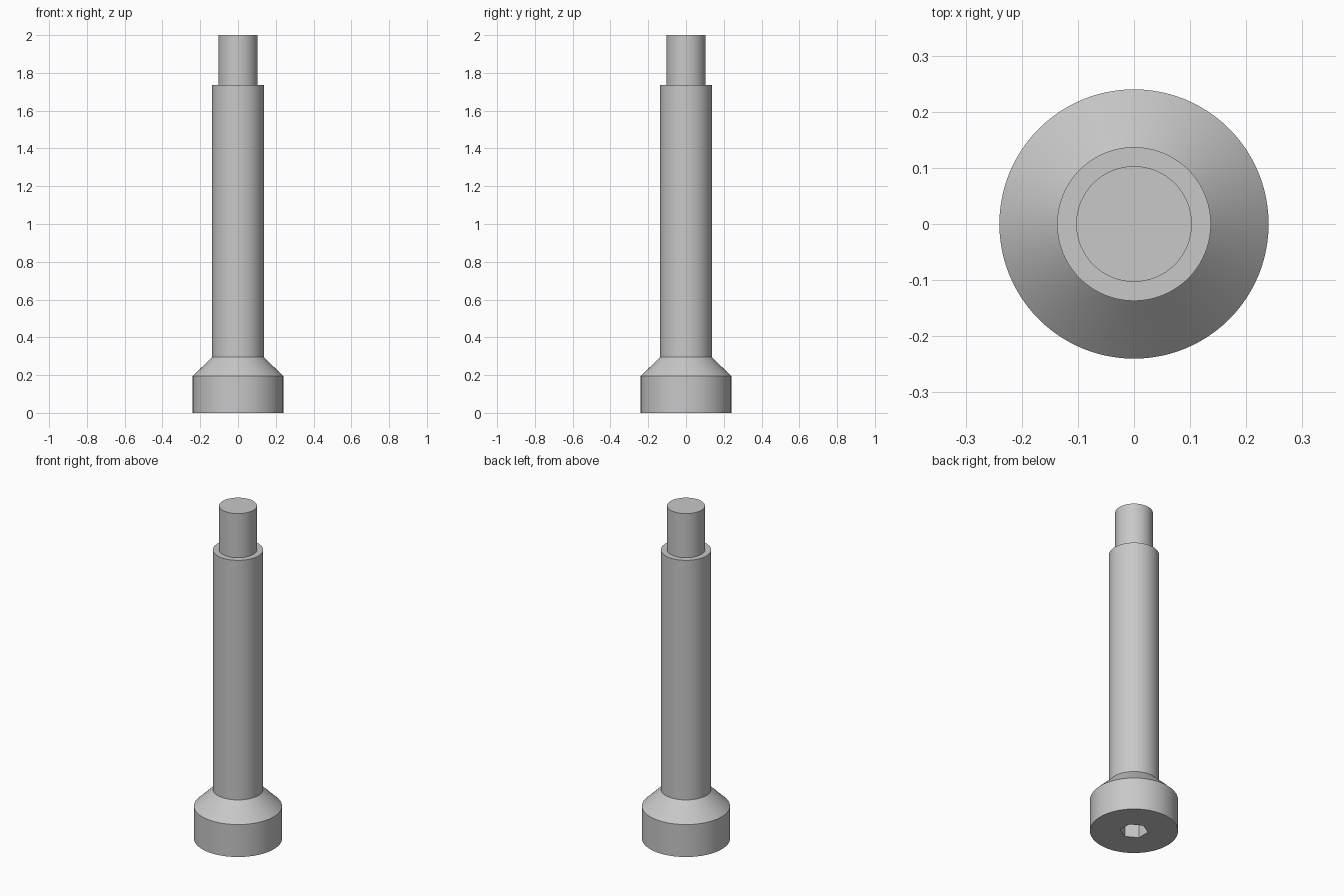
import bpy
import bmesh
from math import cos, sin, tau, radians
from mathutils import Vector

SEGMENTS = 96
HEAD_R, SHOULDER_R, TIP_R = 0.24, 0.137, 0.103
RIM_Z, NECK_Z, SHOULDER_Z, TOP_Z = 0.195, 0.295, 1.735, 2.0
SOCKET_R, SOCKET_DEPTH = 0.077, 0.12

default_cube = bpy.data.objects.get("Cube")
if default_cube:
    bpy.data.objects.remove(default_cube, do_unlink=True)

steel = bpy.data.materials.new("grey steel")
steel.use_nodes = True
colour = (0.58, 0.58, 0.58, 1)
steel.diffuse_color = colour
steel.node_tree.nodes["Principled BSDF"].inputs["Base Color"].default_value = colour


def ring(bm, radius, z, count=SEGMENTS, turn=0.0):
    return [bm.verts.new((radius * cos(tau * i / count + turn),
                          radius * sin(tau * i / count + turn), z))
            for i in range(count)]


def join(bm, low, high):
    n = len(low)
    for i in range(n):
        j = (i + 1) % n
        bm.faces.new((low[i], low[j], high[j], high[i]))


def turned(bm, profile):
    """Revolve (radius, z) points about the z axis; return the rings."""
    rings = [ring(bm, r, z) for r, z in profile]
    for low, high in zip(rings, rings[1:]):
        join(bm, low, high)
    return rings


def finish(bm, name):
    mesh = bpy.data.meshes.new(name)
    bm.to_mesh(mesh)
    bm.free()
    mesh.materials.append(steel)
    obj = bpy.data.objects.new(name, mesh)
    bpy.context.collection.objects.link(obj)
    bpy.ops.object.select_all(action='DESELECT')
    obj.select_set(True)
    bpy.context.view_layer.objects.active = obj
    bpy.ops.object.shade_smooth_by_angle(angle=radians(30))
    return obj


# Head: cylinder, tapered neck, and a blind hexagonal socket in the underside
bm = bmesh.new()
rim = turned(bm, [(HEAD_R, 0), (HEAD_R, RIM_Z), (SHOULDER_R, NECK_Z)])[0]
mouth = ring(bm, SOCKET_R, 0, 6, tau / 12)
floor = ring(bm, SOCKET_R, SOCKET_DEPTH, 6, tau / 12)
join(bm, floor, mouth)
bm.faces.new(list(reversed(floor)))
step = SEGMENTS // 6
for k in range(6):
    # Underside: one flat panel between each socket side and the rim
    start = step // 2 + k * step
    arc = [rim[(start + i) % SEGMENTS] for i in range(step + 1)]
    bm.faces.new([mouth[k], mouth[(k + 1) % 6]] + list(reversed(arc)))
finish(bm, "socket_head")

# Shoulder: long plain shank with a flat step at its end
bm = bmesh.new()
turned(bm, [(SHOULDER_R, NECK_Z), (SHOULDER_R, SHOULDER_Z), (TIP_R, SHOULDER_Z)])
finish(bm, "shoulder")

# Tip: narrower end with a flat cap
bm = bmesh.new()
top = turned(bm, [(TIP_R, SHOULDER_Z), (TIP_R, TOP_Z)])[-1]
bm.faces.new(top)
finish(bm, "tip")
